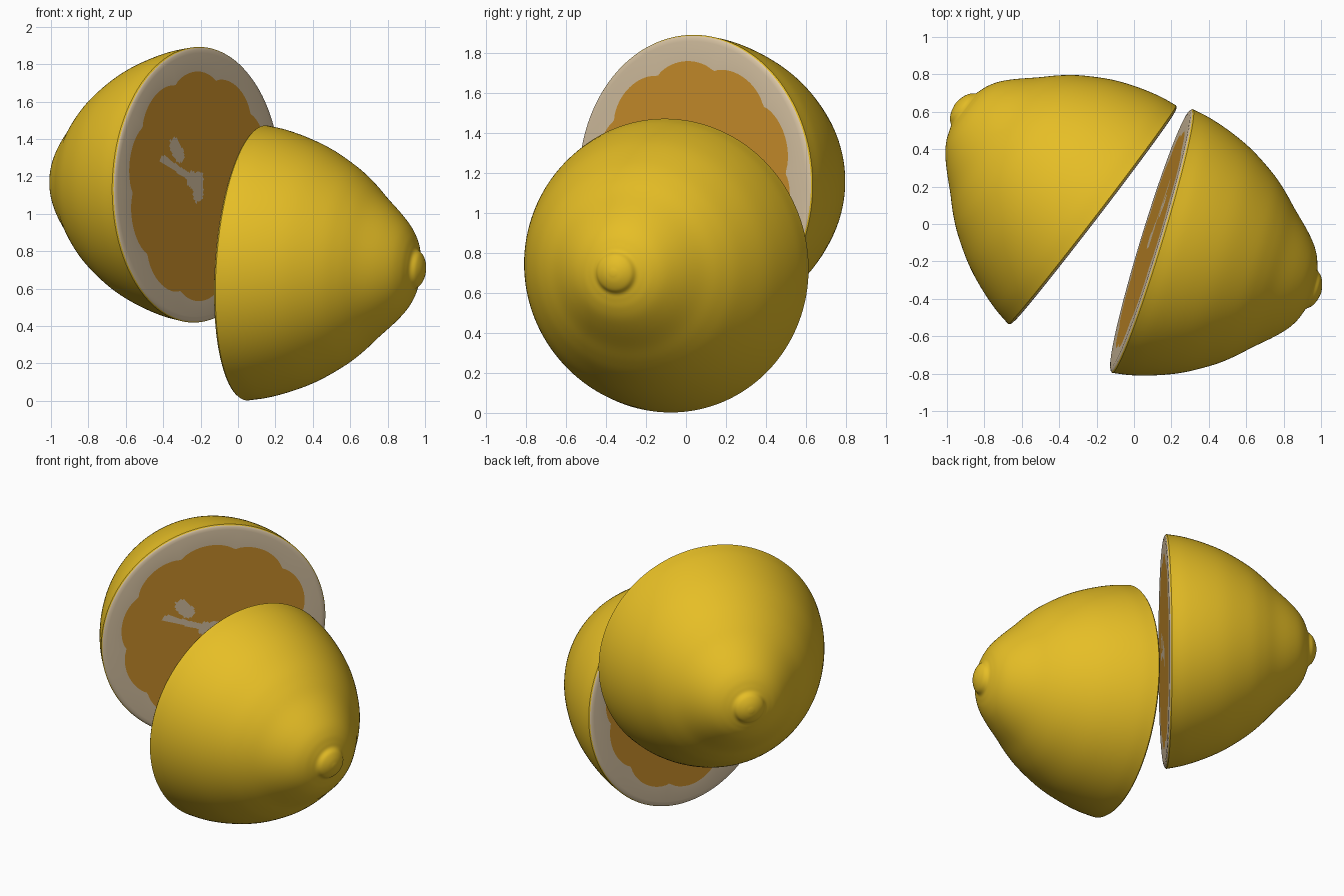
import bpy, bmesh, math
from mathutils import Vector, Matrix

if "Cube" in bpy.data.objects:
    bpy.data.objects.remove(bpy.data.objects["Cube"])


def material(name, rgb):
    m = bpy.data.materials.new(name)
    m.diffuse_color = (*rgb, 1)
    m.use_nodes = True
    m.node_tree.nodes["Principled BSDF"].inputs["Base Color"].default_value = m.diffuse_color
    return m


MATS = [material("yellow_peel", (0.79, 0.515, 0.019)),
        material("cream_pith", (0.70, 0.56, 0.375)),
        material("orange_flesh", (0.62, 0.288, 0.025))]
PEEL, PITH, FLESH = 0, 1, 2
N = 180

# Peel profile: (distance from cut along the axis, radius)
PROFILE = [(0.015, 0.737), (0.12, 0.718), (0.25, 0.678), (0.38, 0.622), (0.52, 0.537),
           (0.61, 0.465), (0.69, 0.388), (0.78, 0.305), (0.84, 0.24), (0.875, 0.185),
           (0.893, 0.14), (0.905, 0.108), (0.93, 0.085), (0.948, 0.05), (0.957, 0.012)]

# Pale core and streaks in the flesh: x0, y0, x1, y1, half width
STREAKS = [(0.0, -0.05, 0.0, 0.03, 0.045), (0.0, 0.0, 0.06, 0.03, 0.045),
           (0.05, 0.03, 0.32, 0.14, 0.02), (0.17, 0.16, 0.22, 0.21, 0.042)]


def smooth_curve(pts, steps=5):
    """Catmull-Rom points through the profile."""
    p = [Vector(q) for q in pts]
    p = [2 * p[0] - p[1]] + p + [2 * p[-1] - p[-2]]
    out = []
    for a, b, c, d in zip(p, p[1:], p[2:], p[3:]):
        for k in range(steps):
            t = k / steps
            out.append(0.5 * (2 * b + (c - a) * t + (2 * a - 5 * b + 4 * c - d) * t * t
                              + (3 * b - a - 3 * c + d) * t ** 3))
    return out + [p[-2]]


def scallop(a):
    """Edge of the flesh, with one lobe for each segment."""
    return 0.572 + 0.043 * abs(math.sin(5 * a + 0.4)) ** 0.6 + 0.008 * math.sin(3 * a)


def in_streak(p):
    for x0, y0, x1, y1, r in STREAKS:
        a, d = Vector((x0, y0)), Vector((x1 - x0, y1 - y0))
        t = max(0, min(1, (p - a).dot(d) / d.length_squared))
        if (p - a - d * t).length < r:
            return True
    return False


def lemon_half(name, centre, axis, shift):
    bm = bmesh.new()
    angles = [2 * math.pi * i / N for i in range(N)]

    def ring(radius, z, off=(0, 0)):
        return [bm.verts.new((radius(a) * math.cos(a) + off[0],
                              radius(a) * math.sin(a) + off[1], z)) for a in angles]

    def bridge(r0, r1, rule):
        for i in range(N):
            j = (i + 1) % N
            f = bm.faces.new((r0[i], r0[j], r1[j], r1[i]))
            f.material_index = rule(f)
            f.smooth = True

    def cap(r, z, off, mat):
        c = bm.verts.new((off[0], off[1], z))
        for i in range(N):
            f = bm.faces.new((c, r[i], r[(i + 1) % N]))
            f.material_index = mat
            f.smooth = True

    def flesh_rule(f):
        return PITH if in_streak(f.calc_center_median().xy) else FLESH

    # cut face: flesh rings, then the pith band and its softened edge
    steps = 42
    prev = ring(lambda a: scallop(a) / steps, 0)
    cap(prev, 0, (0, 0), PITH)
    for k in range(2, steps + 1):
        nxt = ring(lambda a: scallop(a) * k / steps, 0)
        bridge(prev, nxt, flesh_rule)
        prev = nxt
    for radius, z in ((0.705, 0), (0.722, 0.003), (0.732, 0.008)):
        nxt = ring(lambda a: radius, z)
        bridge(prev, nxt, lambda f: PITH)
        prev = nxt

    # peel, with the tip leaning slightly off the axis
    for z, r in smooth_curve(PROFILE):
        off = (shift[0] * z, shift[1] * z)
        nxt = ring(lambda a: r, z, off)
        bridge(prev, nxt, lambda f: PEEL)
        prev = nxt
    cap(prev, 0.957, (shift[0] * 0.957, shift[1] * 0.957), PEEL)

    bmesh.ops.recalc_face_normals(bm, faces=bm.faces[:])
    me = bpy.data.meshes.new(name)
    bm.to_mesh(me)
    bm.free()
    for m in MATS:
        me.materials.append(m)
    ob = bpy.data.objects.new(name, me)
    bpy.context.collection.objects.link(ob)

    # stand the half with its cut face looking against the axis
    w = Vector(axis).normalized()
    u = Vector((0, 0, 1)).cross(w).normalized()
    v = w.cross(u)
    ob.matrix_world = Matrix.Translation(centre) @ Matrix((u, v, w)).transposed().to_4x4()
    bpy.ops.object.select_all(action='DESELECT')
    ob.select_set(True)
    bpy.context.view_layer.objects.active = ob
    bpy.ops.object.shade_smooth_by_angle(angle=math.radians(40))
    return ob


lemon_half("front_lemon_half", (0.085, -0.087, 0.738), (0.957, -0.292, -0.069), (0.0, 0.03))
lemon_half("back_lemon_half", (-0.212, 0.04, 1.155), (-0.793, 0.609, 0.025), (-0.03, 0.0))
